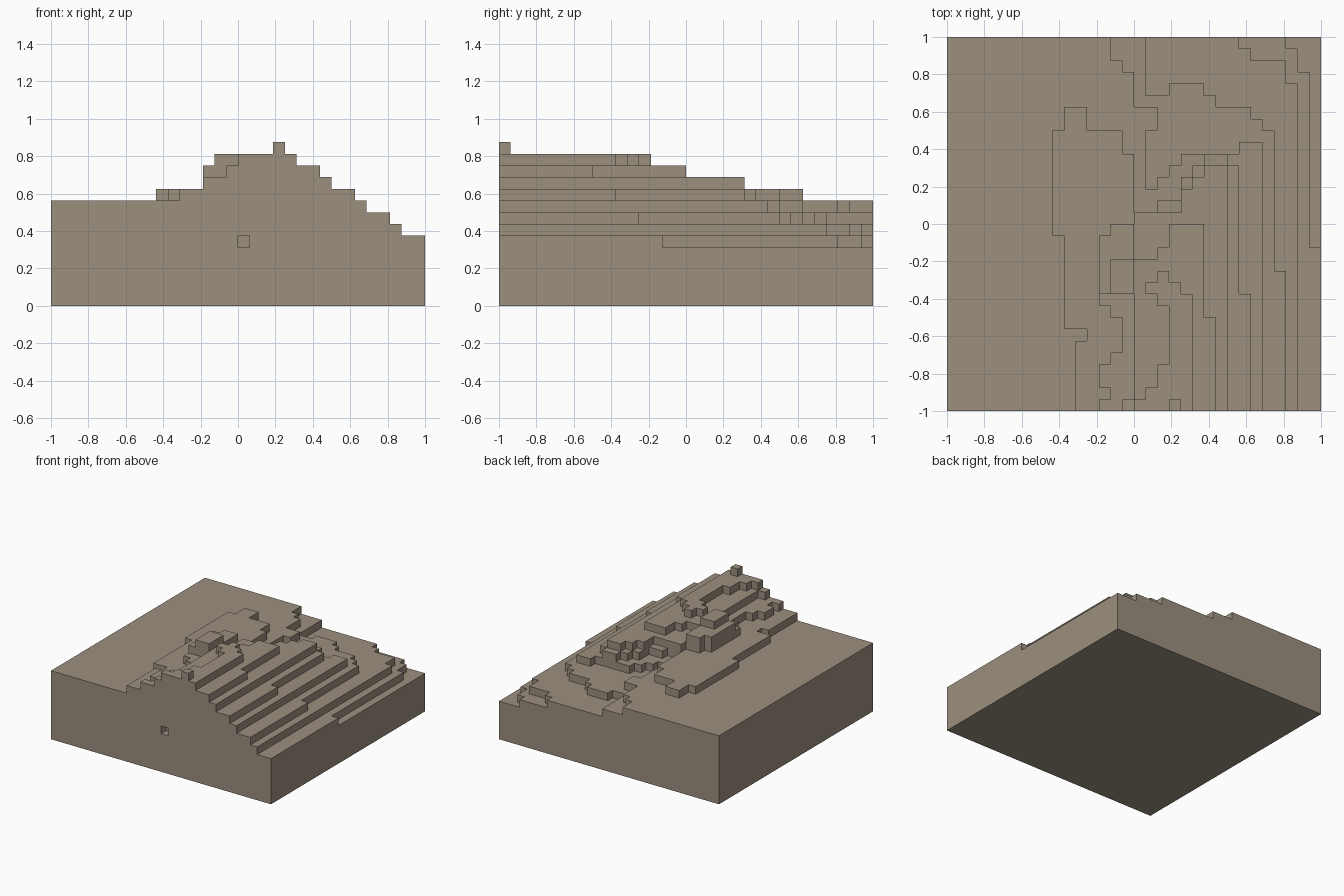
import bpy
import bmesh

default_cube = bpy.data.objects.get("Cube")
if default_cube:
    bpy.data.objects.remove(default_cube, do_unlink=True)

CELL = 1 / 16  # edge of one terrain block

# Single earth colour
earth = bpy.data.materials.new("earth_brown")
earth.use_nodes = True
colour = (0.332, 0.279, 0.212, 1)
earth.diffuse_color = colour
earth.node_tree.nodes["Principled BSDF"].inputs["Base Color"].default_value = colour


def stepped_outline(steps):
    """Turn (column, row) pairs into a closed right-angled outline.

    Each pair means: run along this column up to this row, then turn
    sideways towards the column of the following pair.
    """
    points = []
    previous_row = steps[-1][1]
    for column, row in steps:
        points.append((column, previous_row))
        points.append((column, row))
        previous_row = row
    return points


def add_terrace(name, bottom, top, *steps):
    """Extrude a stepped outline between two block levels."""
    mesh = bpy.data.meshes.new(name)
    bm = bmesh.new()
    corners = [
        bm.verts.new((column * CELL - 1, row * CELL - 1, bottom * CELL))
        for column, row in stepped_outline(steps)
    ]
    floor = bm.faces.new(corners)
    extruded = bmesh.ops.extrude_face_region(bm, geom=[floor], use_keep_orig=True)
    raised = [item for item in extruded["geom"] if isinstance(item, bmesh.types.BMVert)]
    bmesh.ops.translate(bm, verts=raised, vec=(0, 0, (top - bottom) * CELL))
    bmesh.ops.recalc_face_normals(bm, faces=bm.faces[:])
    bm.to_mesh(mesh)
    bm.free()
    mesh.materials.append(earth)
    terrace = bpy.data.objects.new(name, mesh)
    bpy.context.scene.collection.objects.link(terrace)
    return terrace


# Solid ground block
add_terrace("ground_base", 0, 5, (0, 32), (32, 0))

# Lowest terrace, with the small burrow notched into its front edge
add_terrace("burrow_terrace", 5, 6,
            (0, 32), (29, 31), (30, 29), (31, 14), (32, 0), (17, 1), (16, 0))

# Terraces climbing the left-hand slope
add_terrace("lower_slope_terrace", 6, 7,
            (0, 32), (25, 31), (26, 30), (29, 28), (30, 0))
add_terrace("middle_slope_terrace", 7, 8,
            (0, 32), (17, 27), (19, 28), (22, 27), (23, 26),
            (26, 25), (27, 24), (28, 12), (29, 0))

# Broad plateau with the gully cut into its back
add_terrace("plateau", 8, 9,
            (0, 32), (14, 30), (15, 29), (16, 26), (18, 24), (17, 19),
            (18, 20), (19, 21), (20, 22), (25, 23), (27, 0))

# Hill rising from the plateau
add_terrace("hill_foot", 9, 10,
            (11, 6), (12, 7), (10, 15), (9, 24), (10, 26), (12, 24),
            (15, 22), (16, 17), (18, 18), (20, 20), (21, 21), (22, 22),
            (24, 21), (25, 10), (26, 0))
add_terrace("hill_side", 10, 11,
            (13, 1), (14, 2), (13, 4), (14, 5), (15, 8), (14, 9), (13, 15),
            (14, 16), (16, 17), (20, 19), (21, 20), (22, 21), (24, 0))
add_terrace("hill_shoulder", 11, 12,
            (15, 1), (16, 10), (13, 15), (14, 16), (16, 13),
            (18, 14), (19, 16), (22, 8), (23, 0))

# Crest, side knoll and topmost block
add_terrace("ridge", 12, 13,
            (16, 1), (17, 2), (18, 4), (19, 9), (18, 10), (17, 11),
            (18, 12), (19, 11), (20, 10), (21, 0))
add_terrace("knoll", 12, 13, (14, 13), (16, 10))
add_terrace("summit_block", 13, 14, (19, 1), (20, 0))
